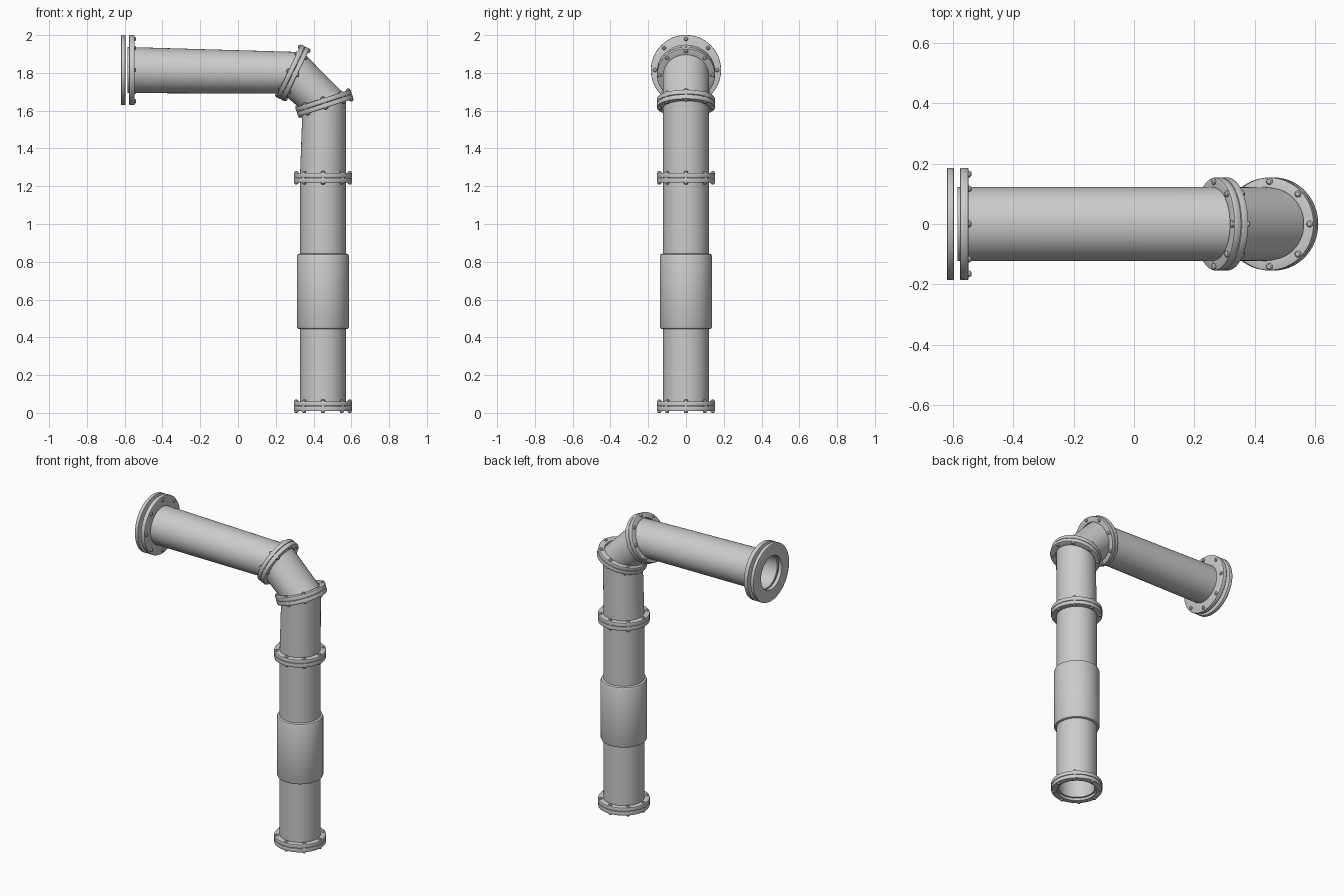
import bpy, bmesh
from math import sin, cos, pi, radians
from mathutils import Vector, Matrix

if "Cube" in bpy.data.objects:
    bpy.data.objects.remove(bpy.data.objects["Cube"])

SEG = 64


def frame(x, z, deg):
    """Local frame in the xz plane: local z is the pipe axis, tilted by deg towards -x."""
    return Matrix.Translation((x, 0, z)) @ Matrix.Rotation(-radians(deg), 4, 'Y')


def skin(bm, rings, closed):
    n = len(rings[0])
    pairs = list(zip(rings, rings[1:]))
    if closed:
        pairs.append((rings[-1], rings[0]))
    for a, b in pairs:
        for i in range(n):
            j = (i + 1) % n
            bm.faces.new((a[i], a[j], b[j], b[i]))


def ring(bm, m, r, h, n=SEG):
    return [bm.verts.new(m @ Vector((r * cos(2 * pi * i / n), r * sin(2 * pi * i / n), h)))
            for i in range(n)]


def finish(bm, name):
    bmesh.ops.recalc_face_normals(bm, faces=bm.faces[:])
    me = bpy.data.meshes.new(name)
    bm.to_mesh(me)
    bm.free()
    ob = bpy.data.objects.new(name, me)
    bpy.context.collection.objects.link(ob)
    bpy.ops.object.select_all(action='DESELECT')
    ob.select_set(True)
    bpy.context.view_layer.objects.active = ob
    bpy.ops.object.shade_smooth_by_angle(angle=radians(35))


def pipe(name, start, end, r=0.122, wall=0.014):
    """Hollow pipe lofted between two possibly mitred end circles."""
    bm = bmesh.new()
    a, b = frame(*start), frame(*end)
    skin(bm, [ring(bm, a, r, 0), ring(bm, b, r, 0),
              ring(bm, b, r - wall, 0), ring(bm, a, r - wall, 0)], True)
    finish(bm, name)


def collar(name, place, r_out, r_in, h0, h1, bev=0.004):
    """Bevelled ring around the pipe axis."""
    bm = bmesh.new()
    m = frame(*place)
    prof = [(r_in, h0), (r_out - bev, h0), (r_out - bev * 0.3, h0 + bev * 0.3), (r_out, h0 + bev),
            (r_out, h1 - bev), (r_out - bev * 0.3, h1 - bev * 0.3), (r_out - bev, h1), (r_in, h1)]
    skin(bm, [ring(bm, m, r, h) for r, h in prof], True)
    finish(bm, name)


def bolts(name, place, circle, h0, h1, r=0.011):
    """Eight round-headed bolts running through a flange."""
    bm = bmesh.new()
    for k in range(8):
        t = k * pi / 4
        m = frame(*place) @ Matrix.Translation((circle * cos(t), circle * sin(t), 0))
        prof = [(r * 0.6, h0), (r, h0 + 0.005), (r, h1 - 0.005), (r * 0.6, h1)]
        rs = [ring(bm, m, q, h, 12) for q, h in prof]
        skin(bm, rs, False)
        bm.faces.new(rs[0])
        bm.faces.new(rs[-1])
    finish(bm, name)


# Joint positions: x, z, tilt
BASE = (0.45, 0.035, 0)
MID = (0.45, 1.245, 0)
LOW_BEND = (0.457, 1.64, 18)
TOP_BEND = (0.29, 1.80, 64.5)
END = (-0.585, 1.815, 90)

# Pipe runs
pipe("lower_pipe", (0.45, 0.025, 0), MID)
pipe("upper_pipe", MID, LOW_BEND)
pipe("elbow_pipe", LOW_BEND, TOP_BEND)
pipe("horizontal_pipe", TOP_BEND, END)

# Sleeve on the lower pipe
collar("coupling_sleeve", (0.45, 0.643, 0), 0.138, 0.115, -0.2, 0.2, 0.014)

# Paired, bolted joint flanges
for label, place in (("base", BASE), ("middle", MID), ("lower_bend", LOW_BEND), ("upper_bend", TOP_BEND)):
    collar(label + "_flange_a", place, 0.154, 0.119, -0.026, -0.0005)
    collar(label + "_flange_b", place, 0.154, 0.119, 0.0005, 0.026)
    bolts(label + "_bolts", place, 0.141, -0.035, 0.035)

# Large end flange with bolts, and the separate ring in front of it
collar("end_flange", END, 0.186, 0.119, -0.037, -0.009)
bolts("end_bolts", END, 0.165, -0.046, -0.015)
collar("end_ring", END, 0.186, 0.108, 0.011, 0.034)
